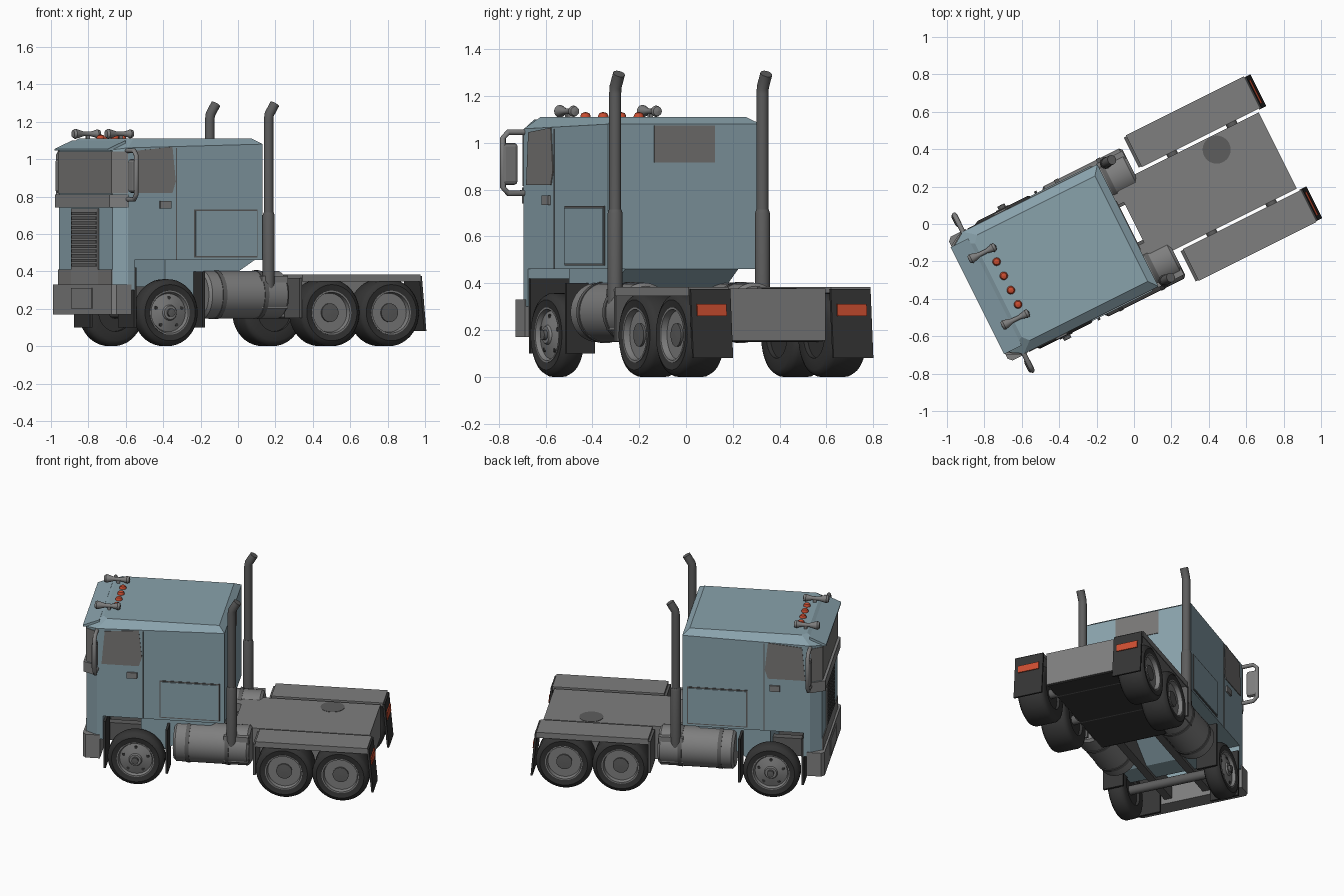
import bpy, bmesh, math
from mathutils import Vector, Matrix

# Truck is built along local x (nose at -x), then turned to its final heading
TURN = Matrix.Rotation(math.atan2(1, 2), 4, 'Z') @ Matrix.Translation((0.003, 0.008, 0))

def material(name, r, g, b):
    m = bpy.data.materials.new(name)
    m.diffuse_color = (r, g, b, 1)
    return m

BODY = material("blue grey paint", 0.25, 0.36, 0.41)
GREY = material("mid grey metal", 0.21, 0.21, 0.21)
GLASS = material("grey glass", 0.19, 0.185, 0.18)
STEEL = material("dark steel", 0.11, 0.11, 0.11)
DARK = material("dark rubber", 0.035, 0.035, 0.035)
RED = material("red lamp", 0.6, 0.075, 0.03)

def finish(name, bm, mat, smooth=35):
    bmesh.ops.remove_doubles(bm, verts=bm.verts, dist=1e-5)
    bmesh.ops.recalc_face_normals(bm, faces=bm.faces)
    for f in bm.faces:
        f.smooth = smooth > 0
    for e in bm.edges:
        e.smooth = e.calc_face_angle(3.0) < math.radians(smooth)
    bm.transform(TURN)
    me = bpy.data.meshes.new(name)
    bm.to_mesh(me)
    bm.free()
    me.materials.append(mat)
    ob = bpy.data.objects.new(name, me)
    bpy.context.collection.objects.link(ob)
    return ob

def loft(name, rings, mat, smooth=0, caps=True):
    bm = bmesh.new()
    rs = [[bm.verts.new(p) for p in ring] for ring in rings]
    n = len(rs[0])
    for a, b in zip(rs, rs[1:]):
        for i in range(n):
            bm.faces.new((a[i], a[(i + 1) % n], b[(i + 1) % n], b[i]))
    if caps:
        bm.faces.new(rs[0])
        bm.faces.new(rs[-1])
    return finish(name, bm, mat, smooth)

def prism(name, pts, axis, a, b, mat):
    put = {'x': lambda p, t: (t, p[0], p[1]), 'y': lambda p, t: (p[0], t, p[1]),
           'z': lambda p, t: (p[0], p[1], t)}[axis]
    return loft(name, [[put(p, t) for p in pts] for t in (a, b)], mat)

def box(name, x0, x1, y0, y1, z0, z1, mat, bevel=0):
    ob = prism(name, [(x0, y0), (x1, y0), (x1, y1), (x0, y1)], 'z', z0, z1, mat)
    if bevel:
        m = ob.modifiers.new("bevel", 'BEVEL')
        m.width, m.segments = bevel, 2
    return ob

def lathe(name, centre, axis, profile, mat, n=32):
    ax = Vector(axis).normalized()
    u = ax.orthogonal().normalized()
    w = ax.cross(u)
    c = Vector(centre)
    rings = [[c + ax * t + (u * math.cos(k) + w * math.sin(k)) * max(r, 1e-4)
              for k in (2 * math.pi * i / n for i in range(n))] for r, t in profile]
    return loft(name, rings, mat, 35)

def tube(name, path, r, mat, n=16):
    path = [Vector(p) for p in path]
    rings = []
    for i, p in enumerate(path):
        t = (path[min(i + 1, len(path) - 1)] - path[max(i - 1, 0)]).normalized()
        side = Vector((0, 1, 0)) if abs(t.y) < 0.1 else Vector((1, 0, 0))
        u = (side - t * side.dot(t)).normalized()
        w = t.cross(u)
        rings.append([p + (u * math.cos(k) + w * math.sin(k)) * r
                      for k in (2 * math.pi * j / n for j in range(n))])
    return loft(name, rings, mat, 50)

# Cab shell with chamfered front corners and sloped roof edges
def outline(front, corner, side, half, back, half_front):
    return [(front, -half_front), (corner, -half), (back, -side), (back, side),
            (corner, half), (front, half_front)]

base = outline(-0.91, -0.84, 0.365, 0.365, -0.035, 0.32)
low = [(x, y, 0.46) for x, y in base]
eave = [(x, y, 1.05 if x < -0.9 else 1.06 if x < -0.5 else 1.08) for x, y in base]
top = [(x, y, 1.11) for x, y in outline(-0.81, -0.78, 0.315, 0.315, -0.075, 0.28)]
loft("cab_shell", [low, eave, top], BODY)
prism("cab_nose", [(-0.91, -0.32), (-0.84, -0.365), (-0.80, -0.365), (-0.80, 0.365),
                   (-0.84, 0.365), (-0.91, 0.32)], 'z', 0.3, 0.46, BODY)
prism("cab_lower_body", [(-0.575, 0.46), (-0.575, 0.22), (-0.42, 0.22), (-0.04, 0.46)],
      'y', -0.28, 0.26, BODY)
prism("roof_visor", [(-0.935, 1.045), (-0.935, 1.055), (-0.83, 1.1), (-0.83, 1.05)],
      'y', -0.32, 0.32, BODY)

# Front windows, ledge, grille and bumper
prism("windshield", [(-0.915, -0.322), (-0.842, -0.369), (-0.842, 0.369), (-0.915, 0.322)],
      'z', 0.815, 1.04, GLASS)
prism("front_ledge", [(-0.93, -0.325), (-0.84, -0.374), (-0.84, 0.374), (-0.93, 0.325)],
      'z', 0.74, 0.81, GREY)
box("grille_frame", -0.917, -0.9, -0.16, 0.16, 0.33, 0.735, GREY)
for i in range(12):
    box("grille_slat", -0.921, -0.915, -0.145, 0.145, 0.425 + i * 0.025, 0.442 + i * 0.025, STEEL)
box("headlight_band", -0.916, -0.9, -0.32, 0.32, 0.33, 0.41, GLASS)
prism("bumper", [(-0.93, -0.35), (-0.91, -0.37), (-0.82, -0.37), (-0.82, 0.37),
                 (-0.91, 0.37), (-0.93, 0.35)], 'z', 0.17, 0.33, GREY)
box("number_plate", -0.936, -0.925, -0.12, 0.12, 0.2, 0.31, GREY)

# Rear window
box("rear_window", -0.04, -0.031, -0.145, 0.145, 0.915, 1.075, GLASS)

for s in (1, -1):
    def sbox(name, x0, x1, ya, yb, z0, z1, mat, bevel=0):
        box(name, x0, x1, min(s * ya, s * yb), max(s * ya, s * yb), z0, z1, mat, bevel)

    # Doors
    prism("door_window", [(-0.81, 0.82), (-0.79, 1.045), (-0.575, 1.065), (-0.555, 0.88),
                          (-0.575, 0.82)], 'y', s * 0.36, s * 0.369, GLASS)
    sbox("door_seam", -0.553, -0.547, 0.36, 0.367, 0.46, 1.06, STEEL)
    sbox("door_handle", -0.65, -0.585, 0.36, 0.376, 0.735, 0.775, GREY)
    sbox("locker_frame", -0.445, -0.065, 0.36, 0.368, 0.475, 0.73, STEEL)
    sbox("locker_door", -0.437, -0.073, 0.36, 0.373, 0.483, 0.722, BODY)

    # Mirrors
    tube("mirror_frame", [(-0.84, s * 0.34, 1.045), (-0.84, s * 0.44, 1.045),
                          (-0.84, s * 0.465, 1.02), (-0.84, s * 0.465, 0.81),
                          (-0.84, s * 0.44, 0.785), (-0.84, s * 0.34, 0.785)], 0.013, GREY, 10)
    sbox("mirror", -0.86, -0.825, 0.395, 0.475, 0.82, 1.0, GREY, 0.016)

    # Exhaust stacks
    lathe("exhaust_lower", (0.008, s * 0.352, 0), (0, 0, 1),
          [(0.032, 0.3), (0.032, 0.7), (0.027, 0.715)], STEEL)
    tube("exhaust_pipe", [(0.008, s * 0.352, 0.68), (0.008, s * 0.352, 1.21),
                          (0.012, s * 0.352, 1.24), (0.045, s * 0.352, 1.295)], 0.026, STEEL, 20)
    sbox("exhaust_base", -0.04, 0.115, 0.12, 0.37, 0.2, 0.375, GREY)

    # Fuel tanks with straps
    R = 0.127
    lathe("fuel_tank", (0, s * 0.262, 0.275), (1, 0, 0),
          [(0, -0.36), (R - 0.015, -0.36), (R, -0.345), (R, 0.105), (R - 0.015, 0.12), (0, 0.12)], GREY, 40)
    for x in (-0.27, -0.02):
        lathe("tank_strap", (x, s * 0.262, 0.275), (1, 0, 0),
              [(0.1, -0.012), (R + 0.004, -0.012), (R + 0.004, 0.012), (0.1, 0.012)], STEEL, 40)

    # Wheels: tyre, rim, hub and dark hand holes
    for x, yo, w, front in ((-0.595, 0.38, 0.11, 1), (0.347, 0.43, 0.18, 0), (0.703, 0.43, 0.18, 0)):
        c = (x, s * yo, 0.179)
        ax = (0, s, 0)
        lathe("tyre", c, ax, [(0.112, -0.08), (0.116, -0.006), (0.15, 0), (0.169, -0.01),
                              (0.179, -0.028), (0.179, 0.028 - w), (0.169, 0.01 - w),
                              (0.15, -w), (0.1, -w), (0.1, -w + 0.02), (0, -w + 0.02)], DARK, 40)
        if front:
            rim = [(0.118, -0.03), (0.118, -0.003), (0.11, -0.003), (0.102, -0.022), (0.06, -0.01),
                   (0.042, -0.006), (0.036, 0.004), (0, 0.004)]
            hub = [(0.022, 0), (0.022, 0.02), (0, 0.022)]
        else:
            rim = [(0.118, -0.03), (0.118, -0.003), (0.109, -0.003), (0.098, -0.06), (0.062, -0.075),
                   (0.06, -0.03), (0, -0.03)]
            hub = [(0.05, -0.035), (0.05, -0.02), (0, -0.018)]
        lathe("rim", c, ax, rim, GREY, 40)
        lathe("hub", c, ax, hub, STEEL, 20)
        for k in range(5):
            a = 2 * math.pi * k / 5 + 0.3
            d = 0.08
            p = (x + d * math.cos(a), s * (yo - (0.018 if front else 0.07)), 0.179 + d * math.sin(a))
            lathe("rim_hole", p, ax, [(0.01, -0.01), (0.01, 0.005), (0, 0.005)], DARK, 10)

    # Front wheel mud flaps
    sbox("front_flap", -0.80, -0.785, 0.17, 0.36, 0.1, 0.42, DARK)
    sbox("behind_wheel_flap", -0.405, -0.39, 0.25, 0.385, 0.1, 0.4, DARK)

    # Rear fenders, flaps and tail lamps
    sbox("fender_top", 0.17, 0.875, 0.245, 0.435, 0.36, 0.383, GREY)
    sbox("fender_lip", 0.17, 0.875, 0.429, 0.435, 0.345, 0.37, GREY)
    sbox("fender_front", 0.155, 0.17, 0.25, 0.43, 0.15, 0.365, STEEL)
    prism("rear_flap", [(0.87, 0.375), (0.885, 0.375), (0.912, 0.08), (0.9, 0.08)],
          'y', s * 0.24, s * 0.43, DARK)
    prism("tail_lamp", [(0.88, 0.31), (0.898, 0.31), (0.902, 0.26), (0.885, 0.26)],
          'y', s * 0.265, s * 0.405, RED)

# Chassis, deck, axles
box("rear_deck", 0.0, 0.86, -0.228, 0.228, 0.155, 0.378, GREY)
box("deck_underside", 0.01, 0.85, -0.22, 0.22, 0.15, 0.16, DARK)
lathe("deck_dark_patch", (0.57, 0.15, 0.372), (0, 0, 1), [(0, 0), (0.075, 0), (0.075, 0.008), (0, 0.008)], STEEL)
for y in (-0.13, 0.13):
    box("frame_rail", -0.83, 0.02, y - 0.025, y + 0.025, 0.2, 0.32, STEEL)
for x, h in ((-0.595, 0.3), (0.347, 0.28), (0.703, 0.28)):
    lathe("axle", (x, 0, 0.179), (0, 1, 0), [(0, -h), (0.03, -h), (0.03, h), (0, h)], STEEL, 16)

# Roof horns and marker lamps
for y in (0.215, -0.18):
    lathe("roof_horn", (-0.795, y, 1.135), (1, 0, 0),
          [(0, -0.085), (0.02, -0.083), (0.027, -0.07), (0.022, -0.05), (0.013, -0.02), (0.012, 0.02),
           (0.018, 0.045), (0.024, 0.06), (0.02, 0.075), (0, 0.08)], GREY, 20)
    box("horn_foot", -0.8, -0.78, y - 0.008, y + 0.008, 1.09, 1.13, GREY)
for i in range(4):
    lathe("marker_lamp", (-0.75, 0.14 - i * 0.085, 1.105), (0, 0, 1),
          [(0.022, 0), (0.022, 0.01), (0.016, 0.022), (0, 0.027)], RED, 20)
